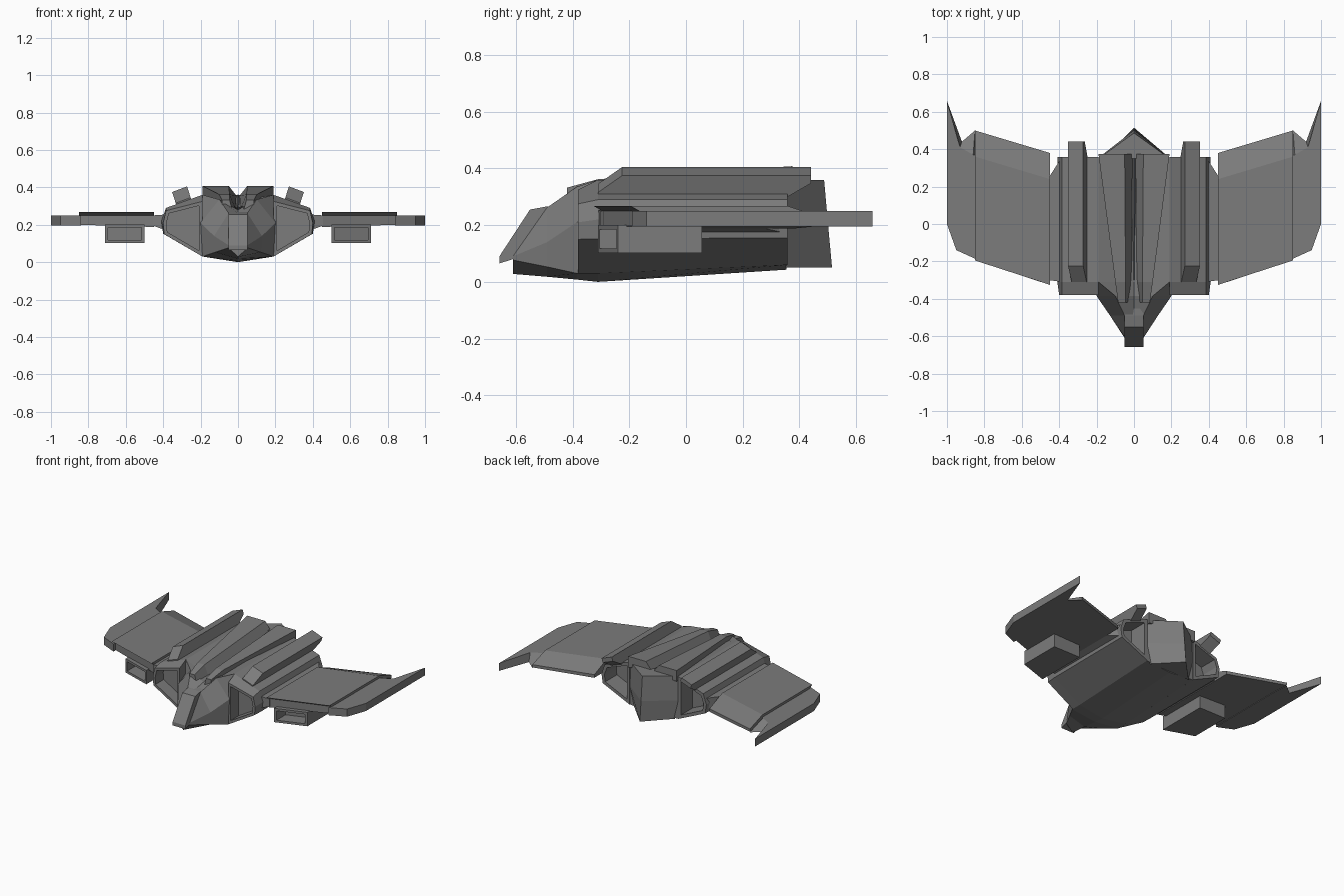
import bpy, bmesh
from mathutils import Vector

if "Cube" in bpy.data.objects:
    bpy.data.objects.remove(bpy.data.objects["Cube"])

grey = bpy.data.materials.new("dark_grey")
grey.diffuse_color = (.2, .2, .2, 1)
grey.use_nodes = True
grey.node_tree.nodes["Principled BSDF"].inputs["Base Color"].default_value = grey.diffuse_color


def loft(name, rings, mirror=False, recess=()):
    """Skin matching rings of 3D points; recess = (end, rim, depth) hollows."""
    bm = bmesh.new()
    vs = [[bm.verts.new(p) for p in r] for r in rings]
    n = len(rings[0])
    for a, b in zip(vs, vs[1:]):
        for i in range(n):
            j = (i + 1) % n
            bm.faces.new((a[i], a[j], b[j], b[i]))
    caps = [bm.faces.new(vs[0]), bm.faces.new(vs[-1])]
    bmesh.ops.recalc_face_normals(bm, faces=bm.faces)
    for end, rim, depth in recess:
        face = caps[end]
        bmesh.ops.inset_region(bm, faces=[face], thickness=rim, use_even_offset=True)
        ret = bmesh.ops.extrude_discrete_faces(bm, faces=[face])
        direction = Vector((0, 1 if end == 0 else -1, 0))
        bmesh.ops.translate(bm, vec=direction * depth, verts=ret["faces"][0].verts)
    me = bpy.data.meshes.new(name)
    bm.to_mesh(me)
    bm.free()
    me.materials.append(grey)
    ob = bpy.data.objects.new(name, me)
    bpy.context.collection.objects.link(ob)
    if mirror:
        mod = ob.modifiers.new("Mirror", 'MIRROR')
        mod.use_mirror_merge = False
    return ob


def at_y(y, pts):
    return [(x, y, z) for x, z in pts]


def at_x(x, pts):
    return [(x, y, z) for y, z in pts]


def at_z(z, pts):
    return [(x, y, z) for x, y in pts]


def symmetric(y, half):
    # half runs from bottom centre to top centre
    return at_y(y, half + [(-x, z) for x, z in half[-2:0:-1]])


# Central hull with a valley along the top
loft("hull", [
    symmetric(-.61, [(0, .028), (.05, .077), (.05, .09), (.045, .15), (0, .15)]),
    symmetric(-.49, [(0, .018), (.123, .053), (.128, .14), (.05, .262), (0, .262)]),
    symmetric(-.385, [(0, .008), (.19, .03), (.2, .21), (.10, .335), (0, .28)]),
    symmetric(-.31, [(0, 0), (.19, .03), (.2, .25), (.19, .36), (0, .29)]),
    symmetric(.355, [(0, .043), (.19, .06), (.2, .25), (.19, .36), (0, .33)]),
])

# Canopy strip and beak
strip = [(-.658, .065), (-.658, .09), (-.55, .255), (-.49, .266),
         (-.40, .272), (-.40, .15), (-.61, .08)]
loft("canopy", [at_x(-.05, strip), at_x(.05, strip)])

# Pointed stern, undercut below
loft("stern", [
    at_z(.05, [(-.16, .35), (0, .515), (.16, .35)]),
    at_z(.19, [(-.195, .35), (0, .502), (.195, .35)]),
    at_z(.36, [(-.19, .35), (0, .487), (.19, .35)]),
])

# Raised slabs either side of the valley
loft("top_slab", [
    at_y(-.42, [(.085, .27), (.085, .332), (.045, .332), (.025, .26)]),
    at_y(-.31, [(.10, .30), (.10, .362), (.045, .362), (.015, .29)]),
    at_y(.375, [(.19, .33), (.19, .408), (.05, .408), (.008, .355)]),
], mirror=True)

# Thin spine in the valley
loft("spine", [
    at_y(-.3, [(-.003, .28), (.003, .28), (0, .30)]),
    at_y(.35, [(-.02, .32), (.02, .32), (0, .365)]),
])

# Engine nacelles, open at both ends
loft("nacelle", [
    at_y(-.38, [(.19, .03), (.395, .15), (.40, .21), (.385, .275), (.19, .325)]),
    at_y(-.31, [(.19, .03), (.40, .152), (.41, .22), (.385, .29), (.19, .36)]),
    at_y(.358, [(.19, .06), (.40, .155), (.41, .22), (.385, .29), (.19, .36)]),
], mirror=True, recess=[(0, .018, .09), (1, .022, .13)])

# Tilted rails standing on the nacelles
up = Vector((.022, 0, .07))
rail_profile = [(-.31, -.1), (-.31, .15), (-.225, 1), (.44, 1), (.44, .6), (.355, -.1)]
loft("rail", [
    [Vector((x, y, z)) + up * h for y, h in rail_profile]
    for x, z in ((.25, .335), (.33, .305))
], mirror=True)

# Wing root joints
loft("wing_root", [
    at_x(.385, [(-.31, .17), (-.31, .255), (.358, .255), (.358, .17)]),
    at_x(.455, [(-.30, .195), (-.30, .25), (.25, .25), (.25, .195)]),
], mirror=True)

# Inner wing panels: overhanging leading lip, sloping trailing edge
loft("wing_panel", [
    at_x(.45, [(-.295, .188), (-.295, .25), (-.325, .267), (.24, .267), (.38, .21), (.38, .188)]),
    at_x(.85, [(-.165, .2), (-.165, .25), (-.195, .267), (.36, .267), (.5, .22), (.5, .2)]),
], mirror=True)

# Wing tips with swept spikes
front_edge = [(.84, -.19), (.95, -.14), (1, 0), (1, .658)]
loft("wing_tip", [
    at_z(.196, front_edge + [(.92, .44), (.85, .5), (.84, .4)]),
    at_z(.25, front_edge + [(.93, .41), (.86, .37), (.84, .365)]),
], mirror=True)

# Underwing pods, open at the front, raked to follow the leading edge
loft("wing_pod", [
    [(.5, -.31, .102), (.71, -.24, .102), (.71, -.24, .2), (.5, -.31, .2)],
    at_y(.057, [(.5, .102), (.71, .102), (.71, .2), (.5, .2)]),
], mirror=True, recess=[(0, .016, .1)])
